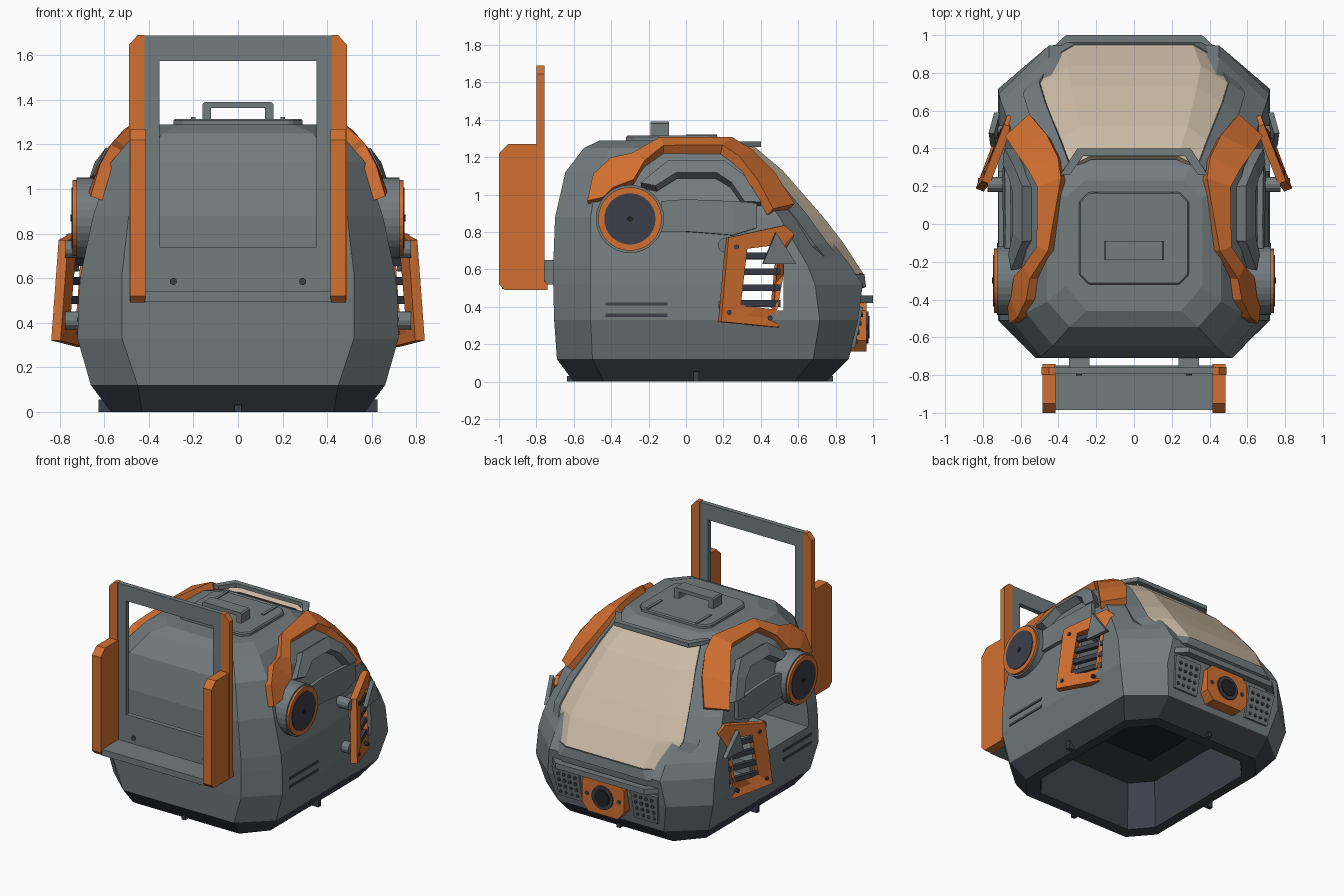
import bpy, bmesh, math
from mathutils import Vector
from mathutils.bvhtree import BVHTree

if "Cube" in bpy.data.objects:
    bpy.data.objects.remove(bpy.data.objects["Cube"])


def material(name, rgb):
    m = bpy.data.materials.new(name)
    m.diffuse_color = (*rgb, 1)
    m.use_nodes = True
    m.node_tree.nodes["Principled BSDF"].inputs["Base Color"].default_value = m.diffuse_color
    return m


GREY = material("hull grey", (0.17, 0.20, 0.21))
ORANGE = material("orange trim", (0.64, 0.16, 0.03))
TAN = material("tan window", (0.60, 0.50, 0.38))
DARK = material("dark slate", (0.045, 0.05, 0.068))
BLACK = material("near black", (0.015, 0.016, 0.018))


def build(name, verts, faces, mats, mirror=False, thick=0, bevel=0):
    me = bpy.data.meshes.new(name)
    me.from_pydata([tuple(v) for v in verts], [], faces)
    bm = bmesh.new()
    bm.from_mesh(me)
    bmesh.ops.recalc_face_normals(bm, faces=bm.faces)
    bm.to_mesh(me)
    bm.free()
    for m in (mats if isinstance(mats, list) else [mats]):
        me.materials.append(m)
    ob = bpy.data.objects.new(name, me)
    bpy.context.collection.objects.link(ob)
    if thick:
        s = ob.modifiers.new("thickness", 'SOLIDIFY')
        s.thickness, s.offset = thick, 0
    if bevel:
        b = ob.modifiers.new("bevel", 'BEVEL')
        b.width, b.segments = bevel, 1
    if mirror:
        ob.modifiers.new("mirror", 'MIRROR')
    return ob


def loft(name, rings, mats, **kw):
    n = len(rings[0])
    faces = [(r * n + i, r * n + (i + 1) % n, (r + 1) * n + (i + 1) % n, (r + 1) * n + i)
             for r in range(len(rings) - 1) for i in range(n)]
    faces += [tuple(range(n)), tuple(range((len(rings) - 1) * n, len(rings) * n))]
    return build(name, [v for r in rings for v in r], faces, mats, **kw)


def prism(name, pts, axis, lo, hi, mats, **kw):
    """Extrude a 2D outline along an axis; the outline uses the other two axes in order."""
    def put(p, t):
        return {'x': (t, p[0], p[1]), 'y': (p[0], t, p[1]), 'z': (p[0], p[1], t)}[axis]
    return loft(name, [[put(p, lo) for p in pts], [put(p, hi) for p in pts]], mats, **kw)


def box(name, x0, x1, y0, y1, z0, z1, mats, **kw):
    return prism(name, [(x0, y0), (x1, y0), (x1, y1), (x0, y1)], 'z', z0, z1, mats, **kw)


def disc(name, c, r, axis, lo, hi, mats, n=32, **kw):
    pts = [(c[0] + r * math.cos(2 * math.pi * i / n), c[1] + r * math.sin(2 * math.pi * i / n))
           for i in range(n)]
    return prism(name, pts, axis, lo, hi, mats, **kw)


def strip(name, a, b, mats, closed=False, **kw):
    n = len(a)
    faces = [(i, (i + 1) % n, n + (i + 1) % n, n + i) for i in range(n if closed else n - 1)]
    return build(name, list(a) + list(b), faces, mats, **kw)


# Hull: eight-sided sections (z, half width, front y, back y, front flat, front corner y, back flat, back corner y)
def ring(z, w, y0, y1, f, fy, b, by):
    return [(-f, y0, z), (f, y0, z), (w, fy, z), (w, by, z),
            (b, y1, z), (-b, y1, z), (-w, by, z), (-w, fy, z)]


rings = [ring(*s) for s in (
    (0, .57, -.60, .75, .43, -.44, .42, .58),
    (.12, .66, -.69, .87, .45, -.50, .43, .68),
    (.33, .72, -.705, .92, .52, -.51, .48, .715),
    (.52, .715, -.71, .945, .52, -.51, .45, .69),
    (.62, .705, -.71, .88, .52, -.51, .45, .65),
    (.88, .65, -.70, .68, .49, -.51, .42, .50),
    (1.12, .57, -.645, .46, .43, -.47, .36, .33),
    (1.25, .46, -.545, .31, .34, -.41, .30, .20),
    (1.29, .36, -.46, .23, .25, -.33, .26, .14))]
hull = loft("hull", rings, [GREY, DARK])
for p in hull.data.polygons:
    p.material_index = 1 if p.center.z < .1 else 0
bm = bmesh.new()
bm.from_mesh(hull.data)
tree = BVHTree.FromBMesh(bm)
bm.free()


def on_side(y, z, lift=0):
    hit, nor, _, _ = tree.ray_cast(Vector((2, y, z)), Vector((-1, 0, 0)))
    return hit + nor * lift


def on_back(x, z):
    return tree.ray_cast(Vector((x, 3, z)), Vector((0, -1, 0)))[0].y


# Openings: underside recess, vent passage, left side opening
base = rings[0]
recess = loft("recess_cutter",
              [[(x * s, .075 + (y - .075) * s, z) for x, y, _ in base]
               for z, s in ((-.05, .88), (.34, .84))], [GREY, DARK])
for p in recess.data.polygons:
    p.material_index = 1
vent = box("vent_cutter", -1, 1, .28, .52, .38, .74, [GREY, DARK])
side = box("side_cutter", -1, -.3, -.40, .30, .48, .735, [GREY, DARK])
for cutter in (recess, vent, side):
    cutter.hide_render = True
    cutter.hide_viewport = False
    cutter.display_type = 'WIRE'
    m = hull.modifiers.new(cutter.name, 'BOOLEAN')
    m.operation, m.object, m.solver = 'DIFFERENCE', cutter, 'EXACT'
box("recess_ceiling_plate", -.27, .27, -.15, .40, .328, .338, BLACK)

# Canopy window and its frame: (z, y, flat half width, outer half width, side setback)
rows = [(1.25, .35, .23, .33, .05), (1.12, .505, .28, .38, .07), (.88, .715, .33, .46, .08),
        (.74, .825, .35, .49, .09), (.57, .935, .31, .41, .06)]
cols = [[(-wo, y - d, z) for z, y, wi, wo, d in rows], [(-wi, y, z) for z, y, wi, wo, d in rows],
        [(wi, y, z) for z, y, wi, wo, d in rows], [(wo, y - d, z) for z, y, wi, wo, d in rows]]
n = len(rows)
build("canopy_window", [v for c in cols for v in c],
      [(c * n + r, c * n + r + 1, (c + 1) * n + r + 1, (c + 1) * n + r)
       for c in range(3) for r in range(n - 1)], TAN, thick=.03)
strip("window_side_frame", cols[3], [(x + .085, y - .06, z - .02) for x, y, z in cols[3]],
      GREY, thick=.045, mirror=True)
low = [c[-1] for c in cols]
strip("window_sill", low, [(x * 1.12, y + .01, z - .07) for x, y, z in low], GREY, thick=.04)

# Bars above and below the window
prism("visor_bar", [(-.39, .26), (-.30, .40), (.30, .40), (.39, .26), (.34, .26), (.27, .36),
                    (-.27, .36), (-.34, .26)], 'z', 1.255, 1.285, GREY)
prism("bumper_bar", [(-.51, .86), (-.36, 1.0), (.36, 1.0), (.51, .86), (.46, .84), (.34, .95),
                     (-.34, .95), (-.46, .84)], 'z', .42, .46, GREY)

# Rear lamp badge and perforated panels
prism("lamp_plate", [(-.17, .22), (-.12, .16), (.12, .16), (.17, .22), (.17, .38), (.13, .42),
                     (-.13, .42), (-.17, .38)], 'y', .86, .965, ORANGE)
disc("lamp_rim", (0, .29), .085, 'y', .95, .975, DARK)
disc("lamp_lens", (0, .29), .06, 'y', .95, .982, BLACK)
for x in (-.13, .13):
    disc("lamp_bolt", (x, .29), .015, 'y', .95, .97, DARK, n=8)
corners = [(.21, .18), (.40, .18), (.43, .40), (.21, .40)]
build("speaker_panel", [(x, on_back(x, z) + .008, z) for x, z in corners], [(0, 1, 2, 3)],
      GREY, thick=.02, mirror=True)
for i in range(4):
    for j in range(4):
        x, z = .245 + i * .045, .215 + j * .048
        y = on_back(x, z)
        disc("speaker_hole", (x, z), .012, 'y', y, y + .023, DARK, n=8, mirror=True)

# Side trim arches laid on the hull, given as (y, z) edge pairs
outer = [(.55, .92), (.44, 1.09), (.33, 1.20), (.23, 1.262), (-.14, 1.262), (-.29, 1.19),
         (-.40, 1.17), (-.48, 1.09), (-.51, .95)]
inner = [(.45, .90), (.37, 1.05), (.27, 1.17), (.19, 1.225), (-.12, 1.225), (-.22, 1.15),
         (-.28, 1.06), (-.39, 1.02), (-.44, .97)]
strip("side_trim", [on_side(*p, .025) for p in outer], [on_side(*p, .025) for p in inner],
      ORANGE, thick=.055, mirror=True)
outer = [(.40, .94), (.31, 1.08), (.20, 1.15), (-.09, 1.15), (-.24, 1.04)]
inner = [(.31, .94), (.24, 1.04), (.16, 1.09), (-.05, 1.09), (-.16, 1.02)]
strip("inner_arch", [on_side(*p, .03) for p in outer], [on_side(*p, .04) for p in inner],
      GREY, thick=.06, mirror=True)
lower = [(-.13, .80), (.0, .80), (.25, .78), (.38, .82)]
upper = [(-.13, .95), (.0, .96), (.25, .95), (.38, .94)]
strip("side_pod", [on_side(*p, .012) for p in lower], [on_side(*p, .045) for p in upper],
      GREY, thick=.03, mirror=True)

# Round side dials
disc("dial_housing", (-.30, .87), .182, 'x', .5, .725, GREY, mirror=True)
disc("dial_ring", (-.30, .87), .17, 'x', .70, .742, ORANGE, mirror=True)
disc("dial_face", (-.30, .87), .137, 'x', .72, .747, DARK, mirror=True)
disc("dial_pin", (-.30, .87), .016, 'x', .72, .752, BLACK, n=8, mirror=True)


# Angled vent flaps
def flap(y, z):
    return (.80 - .38 * (y - .2) + .04 * (.55 - z), y, z)


strip("vent_flap", [flap(*p) for p in ((.18, .32), (.49, .29), (.475, .36), (.57, .79), (.52, .835), (.22, .77))],
      [flap(*p) for p in ((.285, .41), (.47, .385), (.46, .40), (.49, .70), (.48, .73), (.32, .71))],
      ORANGE, closed=True, thick=.045, mirror=True)
for i in range(4):
    z = .40 + i * .085
    strip("vent_slat", [flap(.25, z), flap(.50, z)], [flap(.25, z + .035), flap(.50, z + .035)],
          DARK, thick=.03, mirror=True)
for z in (.41, .73):
    disc("flap_post", (.21, z), .04, 'x', .66, .775, GREY, n=12, mirror=True)
for y, z in ((.27, .72), (.23, .37), (.45, .34)):
    x = flap(y, z)[0]
    disc("flap_bolt", (y, z), .014, 'x', x, x + .03, DARK, n=8, mirror=True)
build("vent_fin", [(.745, .41, .63), (.725, .59, .63), (.755, .48, .80)], [(0, 1, 2)],
      GREY, thick=.03, mirror=True)

# Side slots and feet
for z, mat in ((.355, DARK), (.415, DARK)):
    a = [on_side(y, z - .009, .002) for y in (-.43, -.10)]
    b = [on_side(y, z + .009, .002) for y in (-.43, -.10)]
    strip("side_slot", a, b, mat, thick=.006, mirror=True)
box("side_foot", .54, .625, .04, .07, 0, .055, DARK, mirror=True)
for y in (-.605, .755):
    box("end_foot", -.015, .015, y - .03, y + .03, 0, .03, DARK)

# Roof hatch with handle and ribs
c = .05
prism("roof_hatch", [(-.29, -.32 + c), (-.29 + c, -.32), (.29 - c, -.32), (.29, -.32 + c),
                     (.29, .17 - c), (.29 - c, .17), (-.29 + c, .17), (-.29, .17 - c)],
      'z', 1.28, 1.315, GREY, bevel=.008)
prism("hatch_handle", [(-.16, 1.31), (-.16, 1.38), (-.15, 1.39), (.15, 1.39), (.16, 1.38), (.16, 1.31),
                       (.12, 1.31), (.12, 1.363), (-.12, 1.363), (-.12, 1.31)], 'y', -.19, -.09, GREY)
box("hatch_rib", .19, .21, 0, .165, 1.31, 1.322, GREY, mirror=True)

# Carrying rack at the front
prism("rack_side_plate", [(-.74, .49), (-.74, .52), (-.76, .54), (-.76, 1.27), (-.95, 1.27),
                          (-1.0, 1.22), (-1.0, .52), (-.97, .49)], 'x', .415, .485, ORANGE, mirror=True)
prism("rack_post", [(.42, .50), (.49, .50), (.49, 1.645), (.45, 1.69), (.42, 1.69)],
      'y', -.80, -.757, ORANGE, mirror=True)
box("rack_upright", .353, .42, -.795, -.76, .52, 1.58, GREY, mirror=True)
box("rack_top_bar", -.42, .42, -.795, -.76, 1.575, 1.688, GREY)
box("rack_back_plate", -.42, .42, -.795, -.76, .50, .74, GREY)
box("rack_shelf", -.42, .42, -.985, -.75, .495, .54, GREY)
box("rack_mount", .235, .345, -.77, -.69, .52, .65, GREY, mirror=True)
disc("rack_bolt", (.29, .585), .016, 'y', -.803, -.79, DARK, n=10, mirror=True)
